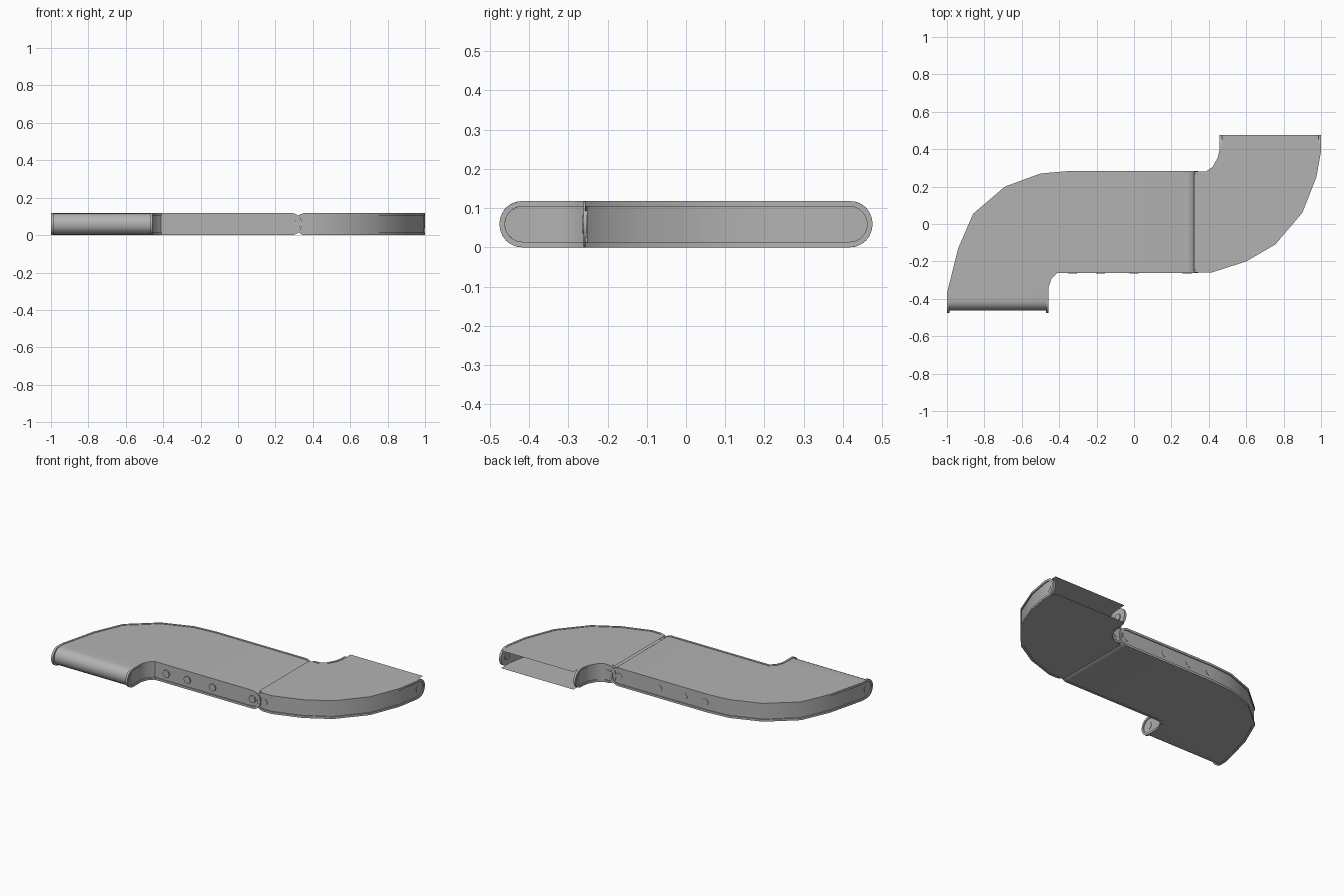
import bpy, bmesh, math
from mathutils import Vector

if "Cube" in bpy.data.objects:
    bpy.data.objects.remove(bpy.data.objects["Cube"])

R, B, T, REC = 0.059, 0.014, 0.014, 0.006   # half height, rim width, wall thickness, panel recess
ZT, ZB = 0.1155, 0.0025                      # belt top and bottom

grey = bpy.data.materials.new("conveyor_grey")
grey.diffuse_color = (0.45, 0.45, 0.45, 1)
grey.use_nodes = True
grey.node_tree.nodes["Principled BSDF"].inputs["Base Color"].default_value = grey.diffuse_color


def finish(name, bm, angle=35):
    me = bpy.data.meshes.new(name)
    bm.to_mesh(me)
    bm.free()
    me.materials.append(grey)
    ob = bpy.data.objects.new(name, me)
    bpy.context.collection.objects.link(ob)
    bpy.ops.object.select_all(action='DESELECT')
    ob.select_set(True)
    bpy.context.view_layer.objects.active = ob
    bpy.ops.object.shade_smooth_by_angle(angle=math.radians(angle))
    return ob


def offset(path, d):
    """Mitred offset of an open 2D path towards its left."""
    p = [Vector(q) for q in path]
    n = []
    for a, b in zip(p, p[1:]):
        e = (b - a).normalized()
        n.append(Vector((-e.y, e.x)))
    out = []
    for i, q in enumerate(p):
        a, b = n[max(i - 1, 0)], n[min(i, len(n) - 1)]
        out.append(q + (a + b) * (d / (1 + a.dot(b))))
    return out


def wall(name, path, sign):
    """Side rail with rounded ends, a raised rim and a recessed panel."""
    rails = {d: offset(path, sign * d) for d in (0, REC, T)}
    base = rails[0]
    cum = [0]
    for a, b in zip(base, base[1:]):
        cum.append(cum[-1] + (b - a).length)
    L = cum[-1]

    def at(s, d):
        i = max(k for k in range(len(cum) - 1) if cum[k] <= s + 1e-9)
        f = (s - cum[i]) / (cum[i + 1] - cum[i])
        return rails[d][i].lerp(rails[d][i + 1], f)

    def half(d, r):
        d = min(max(d, 0), r)
        return math.sqrt(max(r * r - (r - d) ** 2, 0))

    cols = {round(s, 5) for s in cum if R < s < L - R}
    for k in range(7):
        c = 1 - math.cos(math.radians(15 * k))
        for s in (R * c, B + (R - B) * c):
            cols |= {round(s, 5), round(L - s, 5)}
    bm = bmesh.new()
    rows = []
    for s in sorted(cols):
        e = min(s, L - s)
        h, h2 = half(e, R), half(e - B, R - B)
        pan = REC if e >= B - 1e-4 else 0
        prof = [(T, -h), (0, -h), (0, -h2), (pan, -h2), (pan, h2), (0, h2), (0, h), (T, h)]
        rows.append([bm.verts.new((*at(s, d), R + z)) for d, z in prof])
    for a, b in zip(rows, rows[1:]):
        for i in range(8):
            j = (i + 1) % 8
            bm.faces.new((a[i], a[j], b[j], b[i]))
    bmesh.ops.remove_doubles(bm, verts=bm.verts, dist=1e-5)
    bmesh.ops.dissolve_degenerate(bm, edges=bm.edges, dist=1e-6)
    bmesh.ops.recalc_face_normals(bm, faces=bm.faces)
    finish(name, bm)


def belt(name, outer, inner, x_start, y_end, rounded):
    """Flat upper and lower sheet, optionally joined by half-round ends."""
    o, i = offset(outer, T), offset(inner, -T)
    for p in (o, i):
        p[0].x, p[-1].y = x_start, y_end
    loop = o + i[::-1]
    bm = bmesh.new()
    for z, up in ((ZT, 1), (ZB, -1)):
        f = bm.faces.new([bm.verts.new((p.x, p.y, z)) for p in loop])
        f.normal_update()
        if f.normal.z * up < 0:
            f.normal_flip()
    if rounded:
        c, r = (ZT + ZB) / 2, (ZT - ZB) / 2
        for a, b, d in ((o[0], i[0], Vector((1, 0))), (o[-1], i[-1], Vector((0, -1)))):
            prev = None
            for k in range(13):
                t = math.pi * k / 12
                row = [bm.verts.new((*(p + d * r * math.sin(t)), c + r * math.cos(t))) for p in (a, b)]
                if prev:
                    f = bm.faces.new((prev[0], prev[1], row[1], row[0]))
                    f.normal_update()
                    if f.normal.dot(Vector((d.x, d.y, 0))) < 0:
                        f.normal_flip()
                prev = row
        bmesh.ops.remove_doubles(bm, verts=bm.verts, dist=1e-5)
    bmesh.ops.triangulate(bm, faces=[f for f in bm.faces if len(f.verts) > 4])
    finish(name, bm)


def roller(name, a, b, r=0.024):
    """Eight-sided roller axle between two points at mid height."""
    a, b = Vector((*a, R)), Vector((*b, R))
    bm = bmesh.new()
    bmesh.ops.create_cone(bm, cap_ends=True, segments=8, radius1=r, radius2=r, depth=(b - a).length)
    bmesh.ops.rotate(bm, verts=bm.verts, matrix=(b - a).to_track_quat('Z', 'Y').to_matrix())
    bmesh.ops.translate(bm, verts=bm.verts, vec=(a + b) / 2)
    finish(name, bm, 20)


# left section: straight run that bends to the front
left_outer = [(0.343, 0.283), (-0.35, 0.283), (-0.5, 0.27), (-0.69, 0.2), (-0.86, 0.055),
              (-0.94, -0.13), (-1, -0.37), (-1, -0.476)]
left_inner = [(0.343, -0.262), (-0.41, -0.262), (-0.44, -0.29), (-0.456, -0.335), (-0.456, -0.476)]
# right section: bend to the back
right_outer = [(0.303, -0.258), (0.42, -0.258), (0.6, -0.2), (0.755, -0.11), (0.9, 0.06),
               (0.975, 0.25), (1, 0.39), (1, 0.476)]
right_inner = [(0.303, 0.281), (0.385, 0.281), (0.42, 0.305), (0.448, 0.355), (0.456, 0.395), (0.456, 0.476)]

wall("left_outer_rail", left_outer, 1)
wall("left_inner_rail", left_inner, -1)
wall("right_outer_rail", right_outer, 1)
wall("right_inner_rail", right_inner, -1)
belt("left_belt", left_outer, left_inner, 0.283, -0.407, True)
belt("right_belt", right_outer, right_inner, 0.32, 0.476, False)

# rollers, their ends just proud of the rail panels
for n, x in enumerate((-0.33, -0.18, 0.0, 0.284)):
    roller(f"straight_roller_{n + 1}", (x, -0.264), (x, 0.279))
roller("right_start_roller", (0.362, -0.254), (0.362, 0.277))
roller("front_end_roller", (-0.996, -0.417), (-0.46, -0.417))
# the back end has only axle stubs in an open mouth
roller("back_end_stub_outer", (0.98, 0.417), (0.996, 0.417))
roller("back_end_stub_inner", (0.46, 0.417), (0.476, 0.417))
